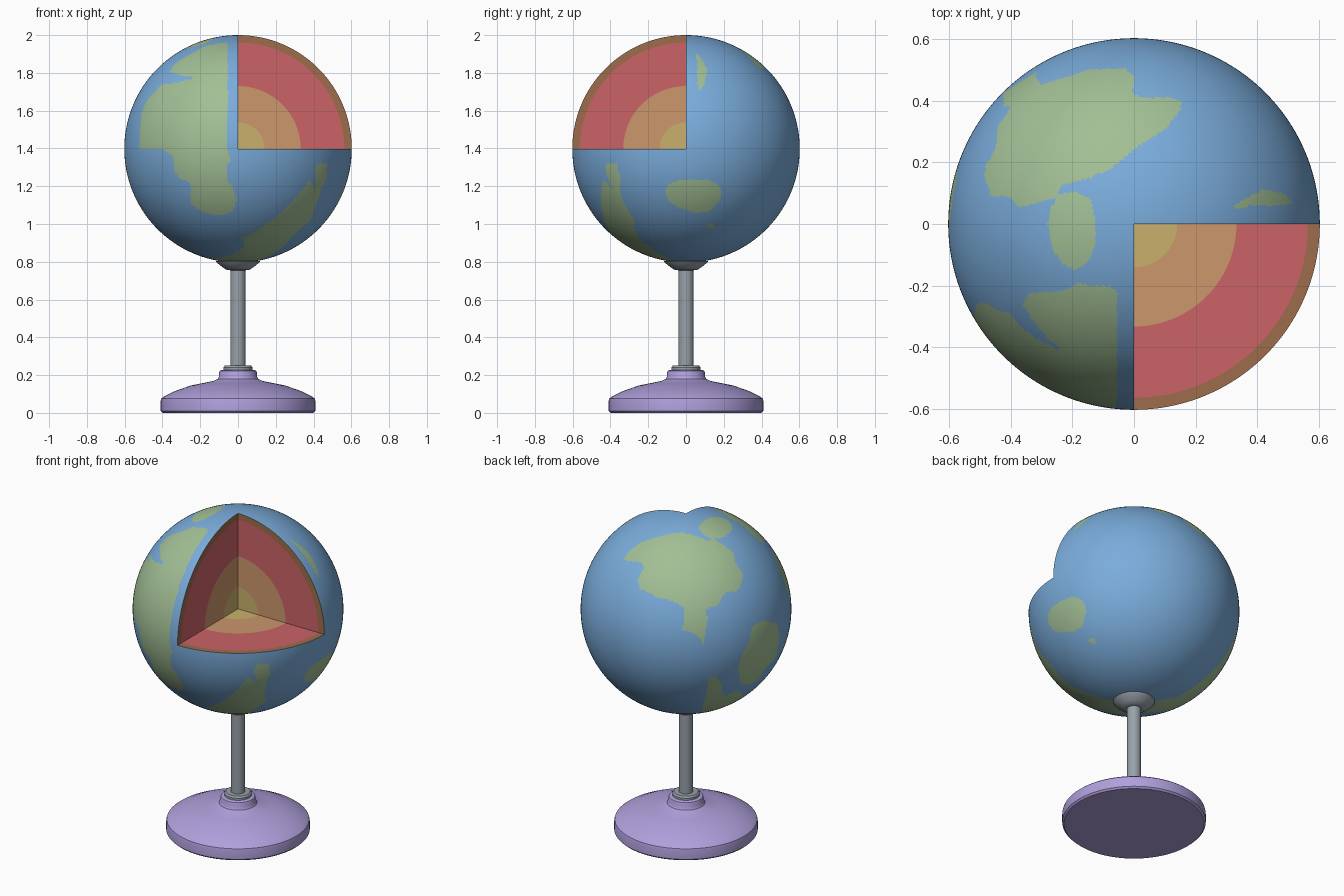
import bpy, bmesh, math
from mathutils import Vector

if "Cube" in bpy.data.objects:
    bpy.data.objects.remove(bpy.data.objects["Cube"])

R, CZ = 0.602, 1.398                     # globe radius and centre height


def mat(name, r, g, b):
    m = bpy.data.materials.new(name)
    lin = [c / 255 / 12.92 if c < 11 else ((c / 255 + 0.055) / 1.055) ** 2.4 for c in (r, g, b)]
    m.diffuse_color = (*lin, 1)
    m.use_nodes = True
    m.node_tree.nodes["Principled BSDF"].inputs["Base Color"].default_value = m.diffuse_color
    return m


OCEAN = mat("ocean blue", 122, 172, 219)
LAND = mat("land green", 162, 191, 149)
CRUST = mat("crust brown", 156, 108, 76)
MANTLE = mat("mantle red", 203, 99, 103)
OUTER = mat("outer core orange", 204, 151, 108)
INNER = mat("inner core yellow", 202, 176, 108)
METAL = mat("stand grey", 152, 161, 169)
BASE = mat("base lilac", 176, 160, 220)


def finish(name, bm, mats, loc=(0, 0, 0), smooth=True):
    me = bpy.data.meshes.new(name)
    bm.to_mesh(me)
    bm.free()
    ob = bpy.data.objects.new(name, me)
    ob.location = loc
    bpy.context.collection.objects.link(ob)
    for m in mats:
        me.materials.append(m)
    if smooth:
        bpy.ops.object.select_all(action='DESELECT')
        ob.select_set(True)
        bpy.context.view_layer.objects.active = ob
        bpy.ops.object.shade_smooth_by_angle(angle=math.radians(35))
    return ob


def lathe(name, profile, m, n=72):
    """Turn an (r, z) profile, bottom to top, around the z axis."""
    bm = bmesh.new()
    rings = [[bm.verts.new((r * math.cos(2 * math.pi * i / n), r * math.sin(2 * math.pi * i / n), z))
              for i in range(n)] for r, z in profile]
    for a, b in zip(rings, rings[1:]):
        for i in range(n):
            j = (i + 1) % n
            bm.faces.new((a[i], a[j], b[j], b[i]))
    bm.faces.new(rings[0][::-1])
    bm.faces.new(rings[-1])
    return finish(name, bm, [m])


# Stand
lathe("base", [(.40, 0), (.41, .01), (.41, .062), (.407, .075), (.395, .085), (.33, .117), (.25, .145),
               (.19, .157), (.13, .169), (.108, .179), (.1, .193), (.1, .215), (.097, .222), (.088, .227)], BASE)
lathe("base_ring", [(.078, .22), (.078, .24), (.07, .25), (.045, .25)], METAL)
lathe("stem", [(.04, .24), (.04, .775)], METAL)
lathe("globe_cup", [(.04, .755), (.06, .757), (.08, .77), (.112, .795), (.118, .804), (.05, .81)], METAL)


# Land outlines, drawn in hundredths from the globe centre on a viewing plane
def view(az, el):
    a, e = math.radians(az), math.radians(el)
    sa, ca, se, ce = math.sin(a), math.cos(a), math.sin(e), math.cos(e)
    return Vector((ca, sa, 0)), Vector((-sa * se, ca * se, ce)), Vector((sa * ce, -ca * ce, se))


FRONT, RIGHT, TOP = view(0, 0), view(90, 0), view(0, 90)
BACK_LEFT, BELOW = view(215, 25), view(140, -30)

south_front = [(-5.5, 39), (-21.5, 36.5), (-31.5, 35), (-40.5, 34), (-46.5, 27.5), (-50.5, 18), (-51, 10),
               (-49, 8.7), (-41, 8.5), (-39.5, -.5), (-34.5, -4), (-34, -11), (-31, -15.5), (-25, -18), (-25, -29.5),
               (-17.5, -34), (-8.5, -35.5), (-2.5, -32.5), (-1, -27), (-3, -20), (-6, -16), (-6, -8.5),
               (-3.5, -6), (-5.5, -1)]
south_top = [(-5.5, -22), (-8, -20), (-14, -20), (-18, -19), (-22, -21.5), (-29, -22), (-34, -22.5), (-36, -26),
             (-33, -31), (-28, -37), (-22.5, -41.5), (-26, -40), (-34, -36), (-43, -29.5), (-48, -25.5),
             (-51, -26), (-52, -30), (-52, -40), (-30, -60), (-5.5, -61)]
polar_front = [(41, -10.5), (42, -8.2), (44, -7.3), (47, -8), (47, -15), (43.5, -23), (38.5, -37.5), (27, -48),
               (20, -53), (5, -61), (-14, -61), (-14, -58.5), (1, -55), (14, -49.5), (23.5, -44.5),
               (26.5, -38.5), (32, -34), (39, -28.5), (41, -22)]
polar_below = [(-57, -19), (-48, -32), (-37, -42), (-25, -47), (-8, -52), (9, -51.5), (32, -47.6), (41, -43),
               (50.5, -34.4), (55, -40), (30, -58), (15, -57), (0, -58.5), (-15, -57.5), (-35, -52), (-62, -20)]
polar_back = [(8.5, -60), (11.5, -49), (13, -40.5), (15, -38.8), (17, -38.5), (20.5, -43), (20.5, -48), (23, -50),
              (28, -47), (32, -48), (31, -55), (20, -60)]
west = [(38, -10), (45, -6.5), (52, -8.5), (53.5, -17), (51.5, -27.5), (44, -35.5), (41, -41), (35.5, -43.5),
        (31, -42.5), (30, -33), (31.5, -27), (35.5, -20)]
north_top = [(-42.5, 42.5), (-32, 49), (-30.5, 45), (-24, 47), (-14, 50), (-3, 50.5), (0, 48), (-.5, 42.5),
             (2.5, 41), (11.5, 41), (15.5, 39.5), (15, 37), (10.5, 31), (1, 25), (-6, 19), (-14, 15),
             (-23.5, 12.5), (-25, 8.5), (-37, 5.5), (-40, 8.5), (-46.5, 9.5), (-48.5, 15), (-48, 19), (-45, 24),
             (-44, 32), (-40, 37.5), (-42, 39.5)]
north_tail = [(1, 8), (2, 2.5), (-1.5, -3), (-1, -10), (4, -14), (10, -12), (12.5, -6), (11, .5), (14, 3.5), (15, 8)]
pole_island = [(-25, 9.5), (-19, 10.5), (-14, 8), (-12.5, 1), (-12.5, -7), (-15, -12.5), (-19, -15), (-23, -13),
               (-26.5, -8), (-28, 0), (-27, 4.5)]
east_top = [(32, 5.5), (34, 7), (41.5, 11), (44, 11), (49, 9.5), (51, 7), (49, 6), (37.5, 6), (34.5, 5)]
east_right = [(-11, -24), (-10, -19), (-5, -17), (2, -16), (12.5, -16.5), (18, -20), (19, -23.5), (18, -27),
              (12.5, -33), (5, -34), (-4, -31), (-9.5, -27.5)]
islet = [(11, -40), (15, -39.5), (14.5, -42.5), (12, -42)]

LANDS = [(FRONT, south_front), (TOP, south_top), (FRONT, polar_front), (BELOW, polar_below),
         (BACK_LEFT, polar_back), (BACK_LEFT, west), (TOP, north_top), (BACK_LEFT, north_tail),
         (TOP, pole_island), (TOP, east_top), (RIGHT, east_right), (RIGHT, islet)]
LANDS = [(v, p, min(q[0] for q in p), max(q[0] for q in p), min(q[1] for q in p), max(q[1] for q in p))
         for v, p in LANDS]


def is_land(c):
    c = c * 100
    for (right, up, toward), poly, x0, x1, y0, y1 in LANDS:
        x, y = c.dot(right), c.dot(up)
        if not (x0 < x < x1 and y0 < y < y1) or c.dot(toward) < 0:
            continue
        inside = False
        px, py = poly[-1]
        for qx, qy in poly:
            if (qy > y) != (py > y) and x < (px - qx) * (y - qy) / (py - qy) + qx:
                inside = not inside
            px, py = qx, qy
        if inside:
            return True
    return False


# Globe shell with one eighth removed
bm = bmesh.new()
bmesh.ops.create_uvsphere(bm, u_segments=384, v_segments=192, radius=R)
centres = {f: f.calc_center_median() for f in bm.faces}
gone = [f for f, c in centres.items() if c.x > 0 and c.y < 0 and c.z > 0]
for f, c in centres.items():
    f.material_index = int(is_land(c))
bmesh.ops.delete(bm, geom=gone, context='FACES')
finish("globe_surface", bm, [OCEAN, LAND], (0, 0, CZ))

# Layers shown on the three cut walls
X, Y, Z = Vector((1, 0, 0)), Vector((0, -1, 0)), Vector((0, 0, 1))
N = 96


def layer(name, r0, r1, m):
    bm = bmesh.new()
    for a, b in ((X, Z), (Z, Y), (Y, X)):
        dirs = [a * math.cos(math.pi / 2 * i / N) + b * math.sin(math.pi / 2 * i / N) for i in range(N + 1)]
        outer = [bm.verts.new(d * r1) for d in dirs]
        if r0 == 0:
            bm.faces.new([bm.verts.new((0, 0, 0))] + outer)
            continue
        inner = [bm.verts.new(d * r0) for d in dirs]
        for i in range(N):
            bm.faces.new((inner[i], outer[i], outer[i + 1], inner[i + 1]))
    finish(name, bm, [m], (0, 0, CZ), smooth=False)


layer("inner_core", 0, .14, INNER)
layer("outer_core", .14, .332, OUTER)
layer("mantle", .332, .563, MANTLE)
layer("crust", .563, R, CRUST)
